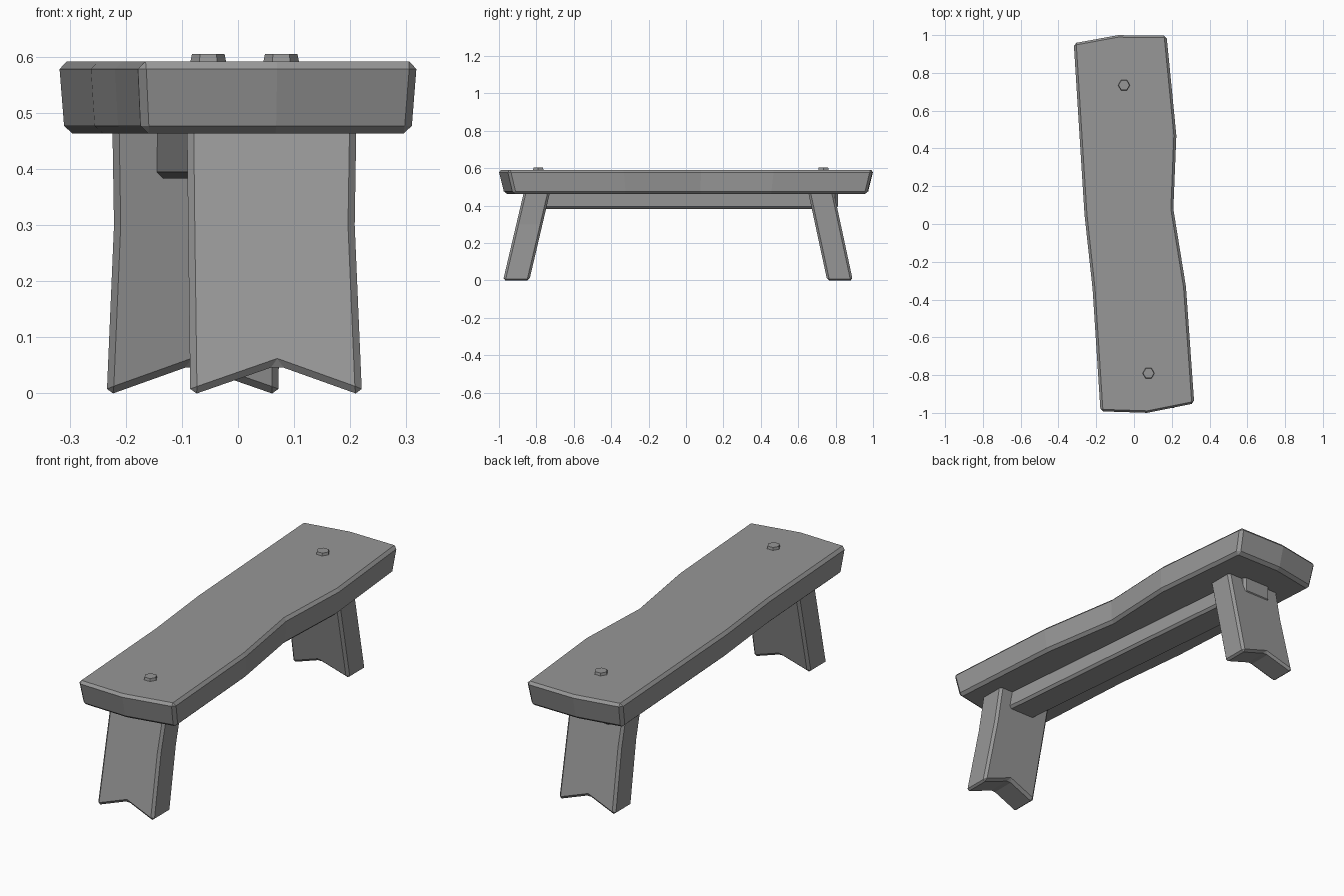
import bpy, bmesh, math

if "Cube" in bpy.data.objects:
    bpy.data.objects.remove(bpy.data.objects["Cube"])

# Dark grey for every part
grey = bpy.data.materials.new("dark_grey")
grey.diffuse_color = (0.31, 0.31, 0.31, 1)
grey.use_nodes = True
grey.node_tree.nodes["Principled BSDF"].inputs["Base Color"].default_value = grey.diffuse_color


def loft(name, bottom, top, bevel):
    """Join two matching outlines into a solid with chamfered edges."""
    bm = bmesh.new()
    a = [bm.verts.new(p) for p in bottom]
    b = [bm.verts.new(p) for p in top]
    bm.faces.new(a[::-1])
    bm.faces.new(b)
    n = len(a)
    for i in range(n):
        j = (i + 1) % n
        bm.faces.new((a[i], a[j], b[j], b[i]))
    bmesh.ops.recalc_face_normals(bm, faces=bm.faces)
    mesh = bpy.data.meshes.new(name)
    bm.to_mesh(mesh)
    bm.free()
    mesh.materials.append(grey)
    ob = bpy.data.objects.new(name, mesh)
    bpy.context.collection.objects.link(ob)
    mod = ob.modifiers.new("chamfer", "BEVEL")
    mod.width = bevel
    mod.segments = 1
    mod.limit_method = 'ANGLE'
    mod.angle_limit = math.radians(30)
    return ob


# Wavy plank seat, slightly narrower underneath
outline = [(-0.320, 0.96), (-0.085, 1.003), (0.173, 1.0), (0.225, 0.47),
           (0.209, 0.08), (0.276, -0.333), (0.320, -0.953), (0.07, -1.003),
           (-0.178, -0.995), (-0.22, -0.345), (-0.263, 0.05), (-0.285, 0.4)]
loft("seat", [(x * 0.968, y * 0.968, 0.463) for x, y in outline],
     [(x, y, 0.592) for x, y in outline], 0.014)

# Leaning legs with a V notch in the foot; the back one is turned around
leg = [(-0.091, 0.485), (-0.089, 0.3), (-0.085, -0.004), (0.07, 0.05),
       (0.221, -0.004), (0.208, 0.3), (0.211, 0.485)]


def make_leg(name, s, dx, foot_out, foot_in, lean):
    def side(y0):
        return [(s * x + dx, s * (y0 + lean * z), z) for x, z in leg]
    loft(name, side(foot_out), side(foot_in), 0.012)


make_leg("front_leg", 1, 0.0, -0.978, -0.838, 0.235)
make_leg("back_leg", -1, -0.013, -0.892, -0.755, 0.215)

# Stretcher beam under the seat, running slightly askew
ends = []
for cx, y in ((0.072, -0.80), (-0.078, 0.812)):
    ends.append([(cx - 0.08, y, 0.383), (cx + 0.075, y, 0.383),
                 (cx + 0.075, y, 0.485), (cx - 0.08, y, 0.485)])
loft("stretcher", ends[0], ends[1], 0.012)

# Hexagonal pegs on top of the seat
for name, x, y in (("front_peg", 0.077, -0.79), ("back_peg", -0.053, 0.735)):
    bpy.ops.mesh.primitive_cone_add(vertices=6, radius1=0.034, radius2=0.029,
                                    depth=0.025, location=(x, y, 0.5925),
                                    rotation=(0, 0, math.pi / 6))
    peg = bpy.context.object
    peg.name = name
    peg.data.materials.append(grey)
